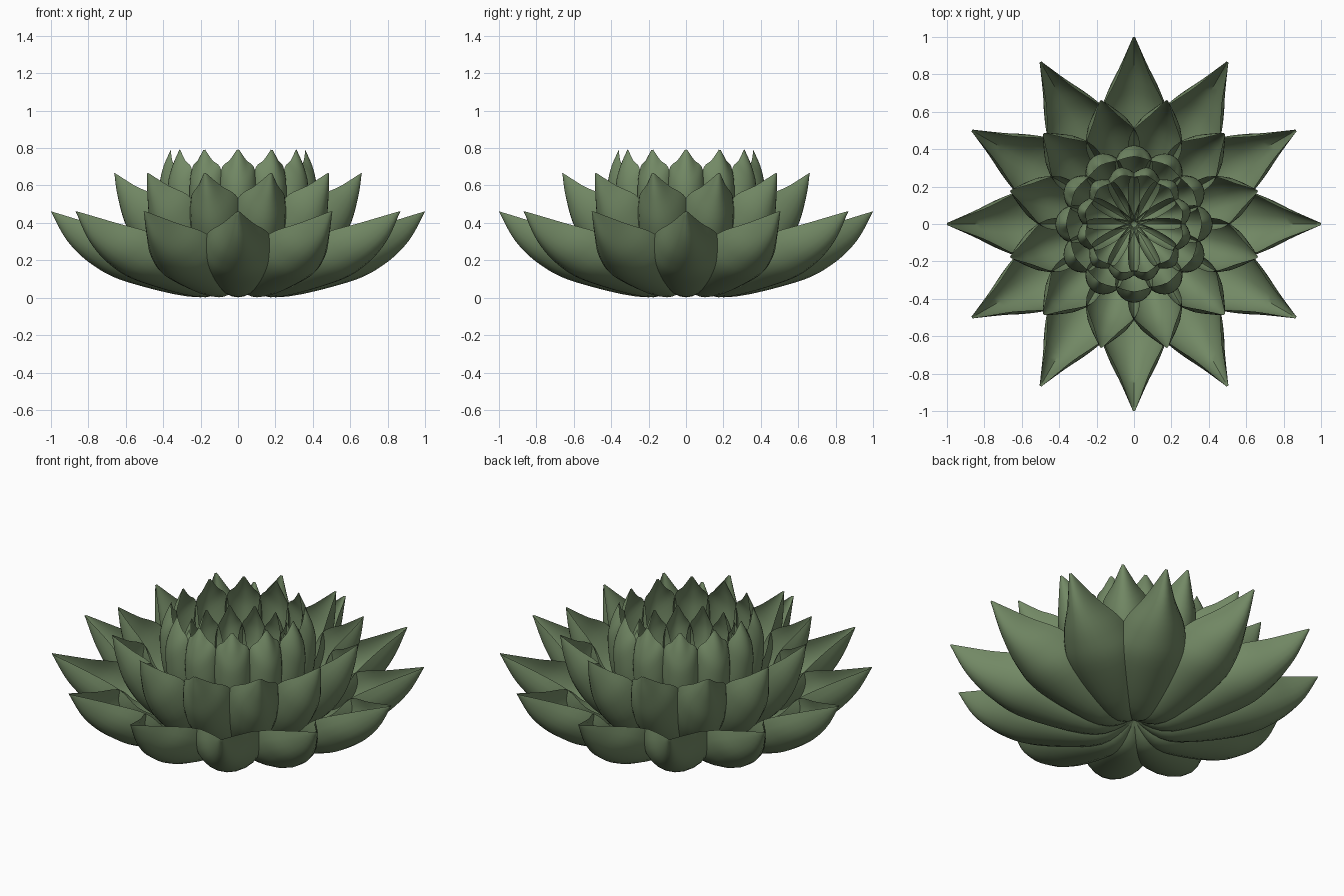
import bpy, math

if "Cube" in bpy.data.objects:
    bpy.data.objects.remove(bpy.data.objects["Cube"])

mat = bpy.data.materials.new("petal_green")
mat.diffuse_color = (0.17, 0.25, 0.13, 1)
mat.use_nodes = True
mat.node_tree.nodes["Principled BSDF"].inputs["Base Color"].default_value = mat.diffuse_color

COUNT, STEPS, ACROSS = 12, 5, 6


def smooth_path(pts):
    """Catmull-Rom samples through control points."""
    p = [pts[0]] + pts + [pts[-1]]
    out = []
    for i in range(1, len(p) - 2):
        for s in range(STEPS):
            t = s / STEPS
            out.append([0.5 * (2 * b + (c - a) * t + (2 * a - 5 * b + 4 * c - d) * t * t
                               + (3 * b - a - 3 * c + d) * t ** 3)
                        for a, b, c, d in zip(p[i - 1], p[i], p[i + 1], p[i + 2])])
    return out + [list(pts[-1])]


def petal_ring(name, spine, edge, turn, fill=0.05):
    """Ring of cupped petals: spine is (r, z), edge is (r, half width, z)."""
    rows = list(zip(smooth_path(spine), smooth_path(edge)))
    verts, faces = [], []
    n = 4 * ACROSS
    for k in range(COUNT):
        ang = math.radians(turn + k * 360 / COUNT)
        ca, sa = math.cos(ang), math.sin(ang)
        start = len(verts)
        for (sr, sz), (er, w, ez) in rows:
            # closed section: rounded outside, slightly sharper V inside
            for j in range(n):
                inside = j > 2 * ACROSS
                jj = n - j if inside else j
                a = (jj / ACROSS - 1) * math.pi / 2
                s = math.sin(a)
                lift = 1 - math.cos(a)
                if inside:
                    lift += (fill + 0.12 * abs(s)) * (1 - lift)
                x, y = sr + (er - sr) * lift, w * s
                verts.append((x * ca - y * sa, x * sa + y * ca, sz + (ez - sz) * lift))
        for i in range(len(rows) - 1):
            for j in range(n):
                q, r = start + i * n + j, start + i * n + (j + 1) % n
                faces.append((q, q + n, r + n, r))
        last = start + (len(rows) - 1) * n
        faces.append(tuple(range(last + n - 1, last - 1, -1)))
    me = bpy.data.meshes.new(name)
    me.from_pydata(verts, [], faces)
    me.update()
    me.materials.append(mat)
    ob = bpy.data.objects.new(name, me)
    bpy.context.collection.objects.link(ob)
    bpy.context.view_layer.objects.active = ob
    ob.select_set(True)
    bpy.ops.object.shade_smooth_by_angle(angle=math.radians(40))
    ob.select_set(False)


# Widest, lowest ring
petal_ring("outer_petals",
           [(0, .10), (.2, .002), (.58, .08), (.77, .17), (.91, .30), (1.0, .46)],
           [(0, .02, .11), (.22, .12, .13), (.49, .185, .23), (.62, .166, .34), (.8, .080, .40), (1.0, .006, .462)],
           0)
# Second ring, between the outer petals
petal_ring("middle_petals",
           [(0, .11), (.22, .05), (.48, .20), (.605, .36), (.662, .53), (.684, .665)],
           [(0, .02, .12), (.2, .09, .13), (.40, .140, .36), (.483, .131, .53), (.59, .062, .60), (.684, .005, .667)],
           15)
# Upright ring curling inward
petal_ring("inner_petals",
           [(0, .12), (.25, .14), (.385, .35), (.42, .55), (.405, .68), (.36, .79)],
           [(0, .02, .13), (.19, .08, .18), (.31, .10, .48), (.335, .091, .68), (.352, .045, .735), (.36, .005, .792)],
           0)
# Small central ring with a ribbed bowl floor
petal_ring("centre_petals",
           [(0, .13), (.18, .19), (.28, .34), (.31, .48), (.30, .58), (.265, .665)],
           [(0, .015, .14), (.12, .065, .24), (.22, .085, .45), (.24, .066, .56), (.255, .035, .61), (.265, .005, .667)],
           15, 0.02)
